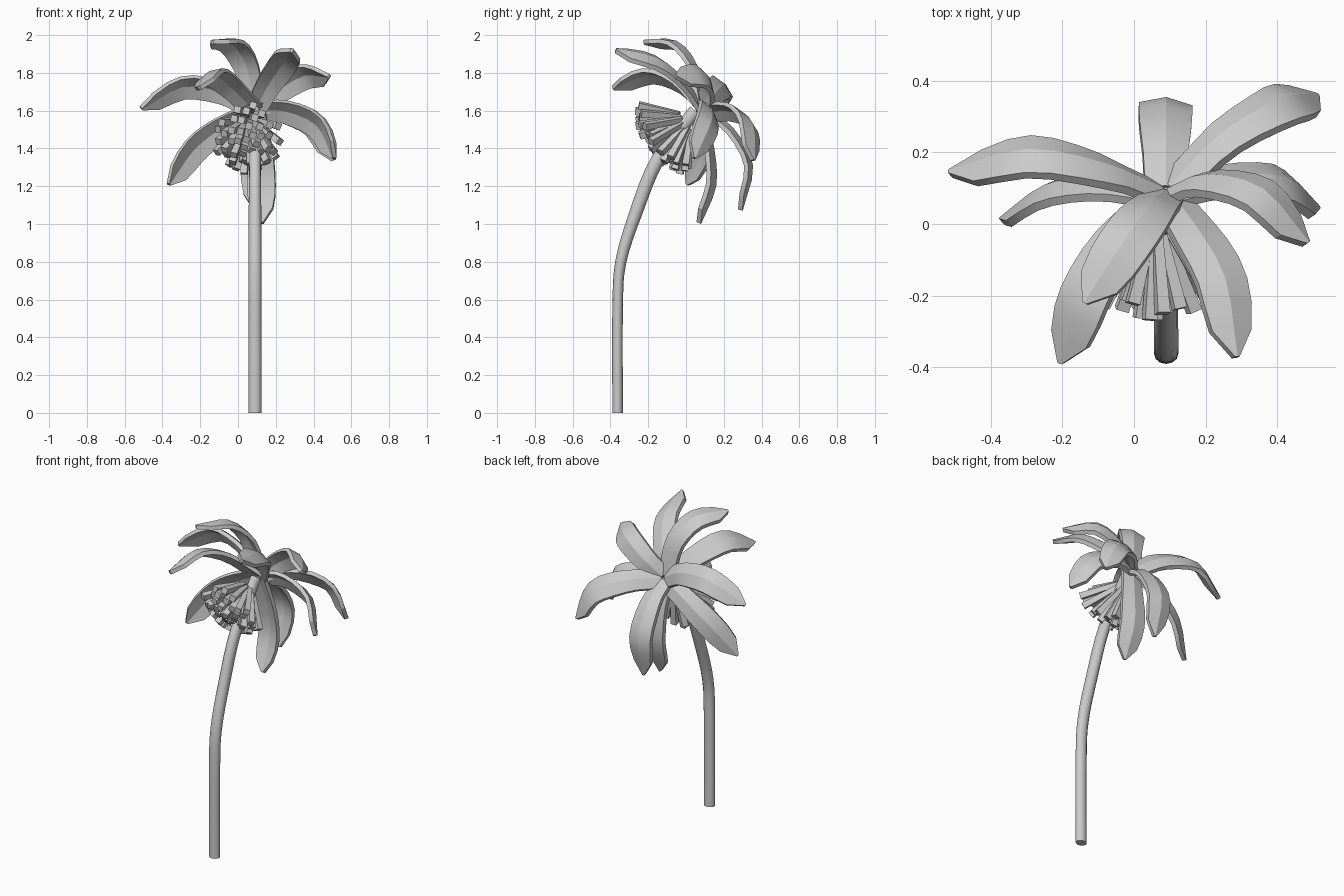
import bpy, bmesh, math, random
from mathutils import Vector as V

if "Cube" in bpy.data.objects:
    bpy.data.objects.remove(bpy.data.objects["Cube"])

random.seed(4)
ROOT = V((0.09, 0.1, 1.61))      # where the petals meet
INNER = V((0.06, -0.15, 1.45))   # point under the petal umbrella


def loft(bm, rings):
    """Skin closed rings of points and cap both ends."""
    vs = [[bm.verts.new(p) for p in r] for r in rings]
    n = len(vs[0])
    for a, b in zip(vs, vs[1:]):
        for i in range(n):
            bm.faces.new((a[i], a[(i + 1) % n], b[(i + 1) % n], b[i]))
    bm.faces.new(vs[0][::-1])
    bm.faces.new(vs[-1])


def finish(bm, name, angle=None):
    bmesh.ops.recalc_face_normals(bm, faces=bm.faces)
    me = bpy.data.meshes.new(name)
    bm.to_mesh(me)
    bm.free()
    ob = bpy.data.objects.new(name, me)
    bpy.context.collection.objects.link(ob)
    if angle:
        bpy.ops.object.select_all(action='DESELECT')
        ob.select_set(True)
        bpy.context.view_layer.objects.active = ob
        bpy.ops.object.shade_smooth_by_angle(angle=math.radians(angle))
    return ob


def spline(pts, n):
    """Catmull-Rom samples through pts, n per span."""
    p = [V(q) for q in pts]
    p = [2 * p[0] - p[1]] + p + [2 * p[-1] - p[-2]]
    out = []
    for i in range(1, len(p) - 2):
        a, b, c, d = p[i - 1:i + 3]
        for k in range(n):
            t = k / n
            out.append(0.5 * (2 * b + (c - a) * t + (2 * a - 5 * b + 4 * c - d) * t * t
                              + (3 * b - a - 3 * c + d) * t ** 3))
    return out + [p[-2]]


def tangent(path, i):
    return (path[min(i + 1, len(path) - 1)] - path[max(i - 1, 0)]).normalized()


# Stem: oval tube bending back towards the flower
path = spline([(0.09, y, z) for y, z in ((-0.362, 0), (-0.362, 0.55), (-0.345, 0.8), (-0.265, 1.06),
                                         (-0.15, 1.34), (0.05, 1.6))], 4)
rings = []
for i, p in enumerate(path):
    t = tangent(path, i)
    side = V((1, 0, 0))
    up = side.cross(t)
    f = i / (len(path) - 1)
    rx, ry = 0.034 - 0.007 * max(0, f - 0.5), 0.028 + 0.008 * min(1, max(0, 3 * f - 1))
    rings.append([p + side * math.cos(a) * rx + up * math.sin(a) * ry
                  for a in [math.tau * k / 12 for k in range(12)]])
bm = bmesh.new()
loft(bm, rings)
finish(bm, "stem", 40)

# Petals: ridged blades following arcs out of the flower centre
PETALS = [
    ((-.08, .17, 1.71), (-.3, .21, 1.74), (-.52, .15, 1.62)),
    ((-.1, .13, 1.51), (-.25, .11, 1.39), (-.375, .02, 1.21)),
    ((-.05, -.03, 1.75), (-.15, -.2, 1.81), (-.21, -.39, 1.73)),
    ((.05, .06, 1.84), (-.03, -.05, 1.97), (-.14, -.22, 1.975)),
    ((.17, .0, 1.76), (.255, -.15, 1.88), (.29, -.37, 1.93)),
    ((.2, .14, 1.71), (.36, .1, 1.8), (.49, -.05, 1.79)),
    ((.25, .14, 1.61), (.43, .13, 1.53), (.52, .05, 1.35)),
    ((.25, .26, 1.61), (.42, .355, 1.53), (.515, .365, 1.34)),
    ((.09, .25, 1.51), (.09, .355, 1.31), (.09, .3, 1.07)),
    ((.12, .15, 1.4), (.13, .16, 1.2), (.13, .08, 1.0)),
]
WIDTH = [.115, .125, .135, .145, .15, .15, .145, .12, .014]
for k, pts in enumerate(PETALS):
    start = ROOT + (V(pts[0]) - ROOT) * 0.05
    path = spline([start, *pts], 3)
    path.pop(1)
    rings = []
    for i, p in enumerate(path):
        t = tangent(path, i)
        side = t.cross(p - INNER).normalized()
        n = side.cross(t)
        if n.dot(p - INNER) < 0:
            n = -n
        w = WIDTH[i] / 2
        edge, low = n * -0.25 * w, n * -0.024
        top = [p - side * w + edge, p, p + side * w + edge]
        rings.append(top + [q + low for q in reversed(top)])
    bm = bmesh.new()
    loft(bm, rings)
    finish(bm, f"petal_{k + 1}", 25)

# Stamens: square rods fanning out under the petals
bm = bmesh.new()
base = V((0.06, 0.03, 1.56))
axis = V((-0.04, -0.78, -0.58)).normalized()
u = axis.cross(V((0, 0, 1))).normalized()
v = axis.cross(u)
COUNT = 50
for k in range(COUNT):
    f = math.sqrt((k + 0.5) / COUNT)
    th = math.radians(50) * f
    ph = k * 2.39996
    radial = u * math.cos(ph) * 0.72 + v * math.sin(ph)
    d = (axis * math.cos(th) + radial * math.sin(th)).normalized()
    s = d.cross(V((0.3, 0.2, 1))).normalized()
    w = s.cross(d)
    rings = []
    for dist, r in ((0.06, 0.013), (random.uniform(0.25, 0.3), 0.018)):
        c = base + d * dist + radial * 0.01 * f
        rings.append([c + s * r + w * r, c - s * r + w * r, c - s * r - w * r, c + s * r - w * r])
    loft(bm, rings)
finish(bm, "stamens")
